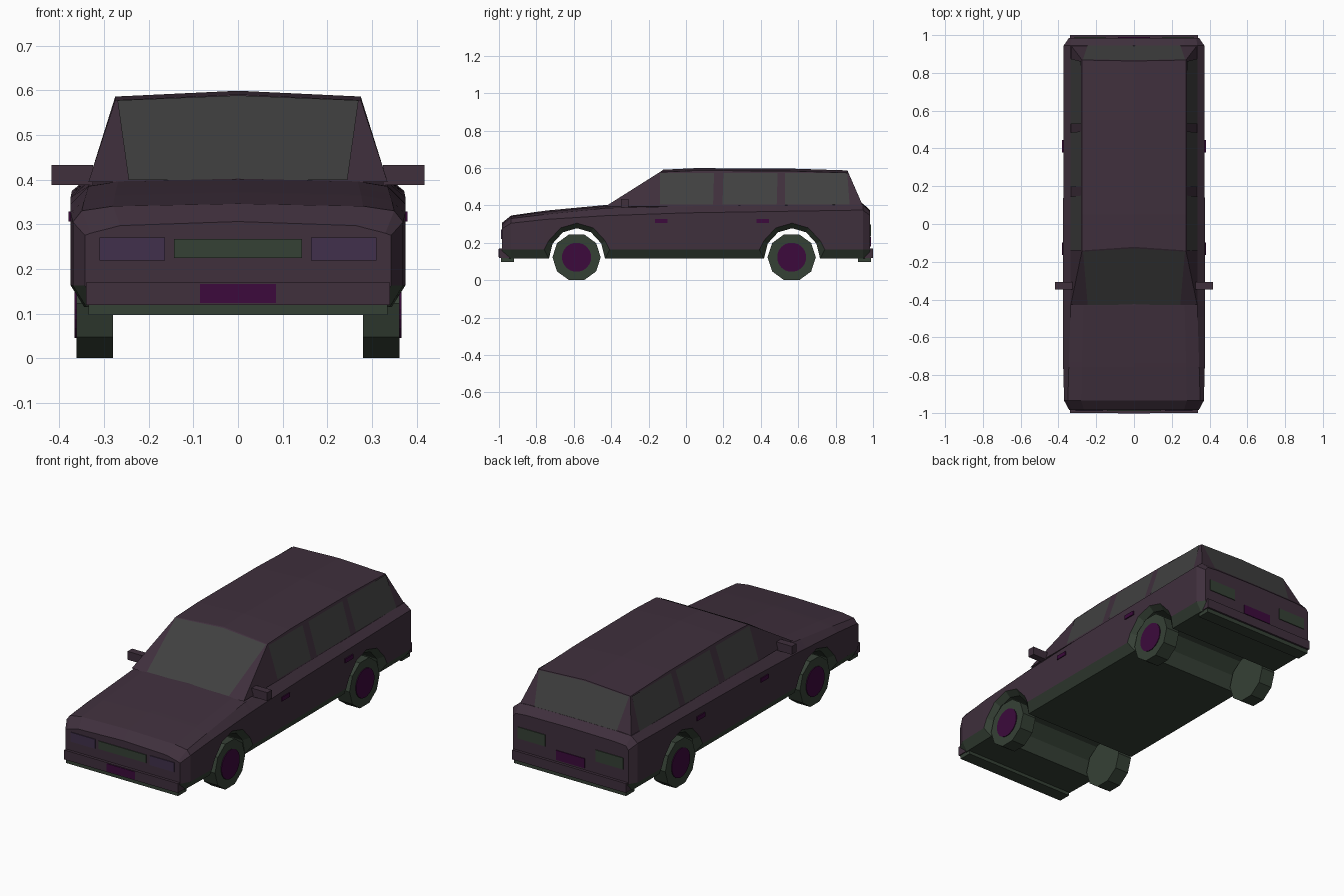
import bpy, bmesh, math
from mathutils import Vector

if "Cube" in bpy.data.objects:
    bpy.data.objects.remove(bpy.data.objects["Cube"])


def mat(name, r, g, b):
    m = bpy.data.materials.new(name)
    m.diffuse_color = (r, g, b, 1)
    m.use_nodes = True
    m.node_tree.nodes["Principled BSDF"].inputs["Base Color"].default_value = m.diffuse_color
    return m


PAINT = mat("plum paint", .050, .029, .046)
GREEN = mat("dark green trim", .036, .052, .036)
GLASS = mat("grey glass", .052, .052, .052)
MAGENTA = mat("deep magenta", .045, .003, .045)
LAMP = mat("violet lamp", .052, .030, .072)


def add(name, verts, faces, mats, rule=None, solid=True):
    me = bpy.data.meshes.new(name)
    bm = bmesh.new()
    vs = [bm.verts.new(v) for v in verts]
    for i, f in enumerate(faces):
        face = bm.faces.new([vs[k] for k in f])
        if rule:
            face.material_index = rule(i)
    if solid:
        bmesh.ops.recalc_face_normals(bm, faces=bm.faces)
    bm.to_mesh(me)
    bm.free()
    for m in mats:
        me.materials.append(m)
    ob = bpy.data.objects.new(name, me)
    bpy.context.collection.objects.link(ob)
    return ob


def box(name, x0, x1, y0, y1, z0, z1, m):
    v = [(x, y, z) for x in (x0, x1) for y in (y0, y1) for z in (z0, z1)]
    f = [(0, 1, 3, 2), (4, 5, 7, 6), (0, 1, 5, 4), (2, 3, 7, 6), (0, 2, 6, 4), (1, 3, 7, 5)]
    return add(name, v, f, [m])


def plate(name, pts, out, m):
    """Flat pane lifted slightly off the surface towards 'out'."""
    p = [Vector(q) for q in pts]
    n = (p[1] - p[0]).cross(p[2] - p[0]).normalized()
    if n.dot(Vector(out)) < 0:
        p.reverse()
        n = -n
    add(name, [q + n * .003 for q in p], [range(len(p))], [m], solid=False)


def loft(name, rings, mats, rule):
    n = len(rings[0])
    verts = [p for r in rings for p in r]
    faces = [(i * n + j, i * n + (j + 1) % n, (i + 1) * n + (j + 1) % n, (i + 1) * n + j)
             for i in range(len(rings) - 1) for j in range(n)]
    faces += [range(n), range(len(verts) - n, len(verts))]
    last = len(faces) - 2
    return add(name, verts, faces, mats, lambda i: 0 if i >= last else rule(i % n))


# Lower body: y, half width, crease z, shoulder x, shoulder z, centre z
KEYS = [(-.985, .343, .275, .330, .280, .306),
        (-.935, .370, .305, .350, .330, .346),
        (-.75, .375, .325, .345, .352, .372),
        (-.43, .375, .345, .335, .385, .402),
        (0, .375, .360, .335, .395, .408),
        (.945, .372, .375, .335, .405, .410),
        (.985, .345, .345, .330, .365, .374)]


def shape(y):
    for a, b in zip(KEYS, KEYS[1:]):
        if y <= b[0] + 1e-6:
            t = (y - a[0]) / (b[0] - a[0])
            return [p + (q - p) * t for p, q in zip(a[1:], b[1:])]


def arch(c):
    out = []
    for k in range(7):
        a = math.pi * (1 - k / 6)
        s, co = math.sin(a), math.cos(a)
        out.append((c + .15 * co, .115 + .163 * s, c + .175 * co, max(.163, .115 + .19 * s)))
    return out


def flat(y):
    return [(y, .115, y, .163)]


stations = (flat(-.985) + flat(-.935) + arch(-.583) + flat(0)
            + arch(.567) + flat(.945) + flat(.985))
rings = []
for yi, zi, yo, zo in stations:
    w, zc, xs, zs, zm = shape(yo)
    half = [(w - .03, yi, zi), (w, yo, zo), (w, yo, zc), (xs, yo, zs),
            (xs * .8, yo, zs + .65 * (zm - zs))]
    rings.append([(0, yi, zi)] + half + [(0, yo, zm)]
                 + [(-x, y, z) for x, y, z in reversed(half)])
# underside, wheel tunnels and sills are green
loft("lower_body", rings, [PAINT, GREEN], lambda j: int(j in (0, 1, 10, 11)))

# Cabin: base y, roof y, roof edge z, centre-line shift
cab = []
for by, ry, zr, d in [(-.43, -.14, .578, .019), (.05, .05, .586, 0),
                      (.55, .55, .584, 0), (.947, .868, .574, -.005)]:
    cab.append([(.335, by, .395), (.275, ry, zr), (0, ry + d, zr + .013),
                (-.275, ry, zr), (-.335, by, .395)])
loft("cabin", cab, [PAINT], lambda j: 0)


# Windscreen and rear window
def end_glass(name, y0, y1, ztop, out):
    def y_at(z):
        return y0 + (y1 - y0) * (z - .395) / (ztop - .395)
    xz = [(-.245, .397), (.245, .397), (.27, ztop - .003), (0, ztop + .008), (-.27, ztop - .003)]
    plate(name, [(x, y_at(z), z) for x, z in xz], out, GLASS)


end_glass("windscreen", -.43, -.14, .578, (0, -1, .5))
end_glass("rear_window", .947, .868, .574, (0, 1, .5))

# Parts repeated on both sides
for s, side in ((1, "right"), (-1, "left")):
    for i, (a, b, at, bt) in enumerate([(-.14, .145, -.14, .15), (.195, .485, .2, .49),
                                        (.53, .875, .53, .862)]):
        pts = []
        for y, z in [(a, .403), (b, .403), (bt, .572), (at, .572)]:
            pts.append((s * (.335 - .06 * (z - .395) / .187), y, z))
        plate(f"{side}_side_window_{i + 1}", pts, (s, 0, 0), GLASS)
    for i, y in enumerate((-.165, .378)):
        box(f"{side}_door_handle_{i + 1}", s * .37, s * .38, y, y + .066, .306, .328, MAGENTA)
    box(f"{side}_mirror", s * .325, s * .418, -.347, -.308, .388, .433, PAINT)
    box(f"{side}_headlight", s * .163, s * .31, -.989, -.98, .219, .27, LAMP)
    box(f"{side}_tail_light", s * .15, s * .315, .98, .989, .235, .297, GREEN)

    # Wheels: ten-sided tyres standing on a flat, with round hub plates
    for y, end in ((-.585, "front"), (.565, "rear")):
        for part, r, n, x0, x1, m in (("tyre", .129, 10, .28, .362, GREEN),
                                      ("hub", .078, 20, .355, .366, MAGENTA)):
            v = []
            for x in (x0, x1):
                for k in range(n):
                    a = 2 * math.pi * (k + .5) / n
                    v.append((s * x, y + r * math.sin(a), .1227 - r * math.cos(a)))
            f = [(k, (k + 1) % n, n + (k + 1) % n, n + k) for k in range(n)]
            add(f"{end}_{side}_{part}", v, f + [range(n), range(n, 2 * n)], [m])

# Bumpers, valances, number plates and grille
for s, end in ((-1, "front"), (1, "rear")):
    box(f"{end}_bumper", -.34, .34, s * .93, s * 1.0, .119, .17, PAINT)
    box(f"{end}_valance", -.335, .335, s * .92, s * .99, .097, .119, GREEN)
box("front_plate", -.085, .085, -1.003, -.995, .124, .166, MAGENTA)
box("rear_plate", -.085, .085, .98, .989, .18, .232, MAGENTA)
box("grille", -.143, .143, -.989, -.98, .224, .267, GREEN)
